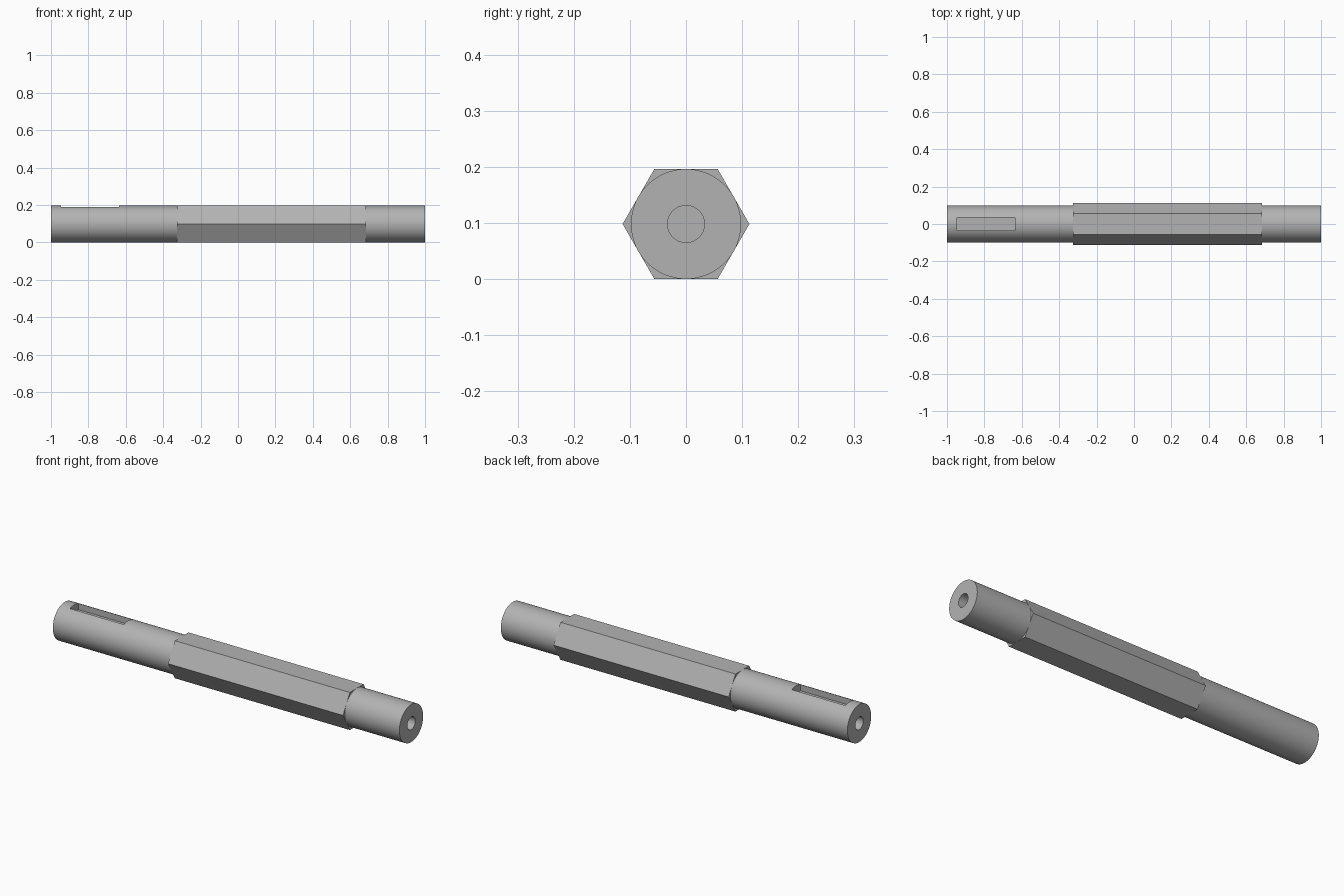
import bpy
import bmesh
from math import radians, cos, sin, tau

cube = bpy.data.objects.get("Cube")
if cube:
    bpy.data.objects.remove(cube, do_unlink=True)

RADIUS = 0.098          # round ends
HEX_RADIUS = 0.113      # corner radius of the hexagon
BORE = 0.033            # blind centre holes
BORE_DEPTH = 0.2
AXIS_Z = RADIUS
HEX_START, HEX_END = -0.325, 0.685

steel = bpy.data.materials.new("steel grey")
steel.use_nodes = True
grey = (0.45, 0.45, 0.45, 1)
steel.diffuse_color = grey
steel.node_tree.nodes["Principled BSDF"].inputs["Base Color"].default_value = grey


def turned(name, profile, sides):
    """Revolve (x, radius) points about the shaft axis, capping both ends."""
    bm = bmesh.new()
    rings = [[bm.verts.new((x, r * cos(tau * i / sides), AXIS_Z + r * sin(tau * i / sides)))
              for i in range(sides)] for x, r in profile]
    for a, b in zip(rings, rings[1:]):
        for i in range(sides):
            j = (i + 1) % sides
            bm.faces.new((a[i], a[j], b[j], b[i]))
    bm.faces.new(rings[0])
    bm.faces.new(rings[-1])
    bmesh.ops.recalc_face_normals(bm, faces=bm.faces[:])
    mesh = bpy.data.meshes.new(name)
    bm.to_mesh(mesh)
    bm.free()
    mesh.materials.append(steel)
    obj = bpy.data.objects.new(name, mesh)
    bpy.context.collection.objects.link(obj)
    return obj


def round_end(name, inner, outer):
    """Cylindrical shaft end with a blind hole in its outer face."""
    bottom = outer - BORE_DEPTH * (1 if outer > inner else -1)
    return turned(name, [(inner, RADIUS), (outer, RADIUS), (outer, BORE), (bottom, BORE)], 96)


# Hexagonal middle and the two round ends
hex_body = turned("hex_body", [(HEX_START, HEX_RADIUS), (HEX_END, HEX_RADIUS)], 6)
long_end = round_end("long_round_end", HEX_START, -1)
short_end = round_end("short_round_end", HEX_END, 1)

# Keyway cut into the top of the long end
bpy.ops.mesh.primitive_cube_add(size=1, location=(-0.79, 0, 0.207))
cutter = bpy.context.object
cutter.name = "keyway_cutter"
cutter.scale = (0.31, 0.07, 0.1)
cutter.hide_render = True
cut = long_end.modifiers.new("keyway", "BOOLEAN")
cut.operation = "DIFFERENCE"
cut.solver = "EXACT"
cut.object = cutter
bpy.context.view_layer.update()
evaluated = long_end.evaluated_get(bpy.context.evaluated_depsgraph_get())
cut_mesh = bpy.data.meshes.new_from_object(evaluated)
long_end.modifiers.clear()
long_end.data = cut_mesh
bpy.data.objects.remove(cutter, do_unlink=True)
cut_mesh.materials.clear()
cut_mesh.materials.append(steel)
for face in cut_mesh.polygons:
    face.material_index = 0

# Smooth round walls, crisp edges
bpy.ops.object.select_all(action="DESELECT")
for part in (long_end, short_end):
    part.select_set(True)
bpy.context.view_layer.objects.active = long_end
bpy.ops.object.shade_smooth_by_angle(angle=radians(30))
